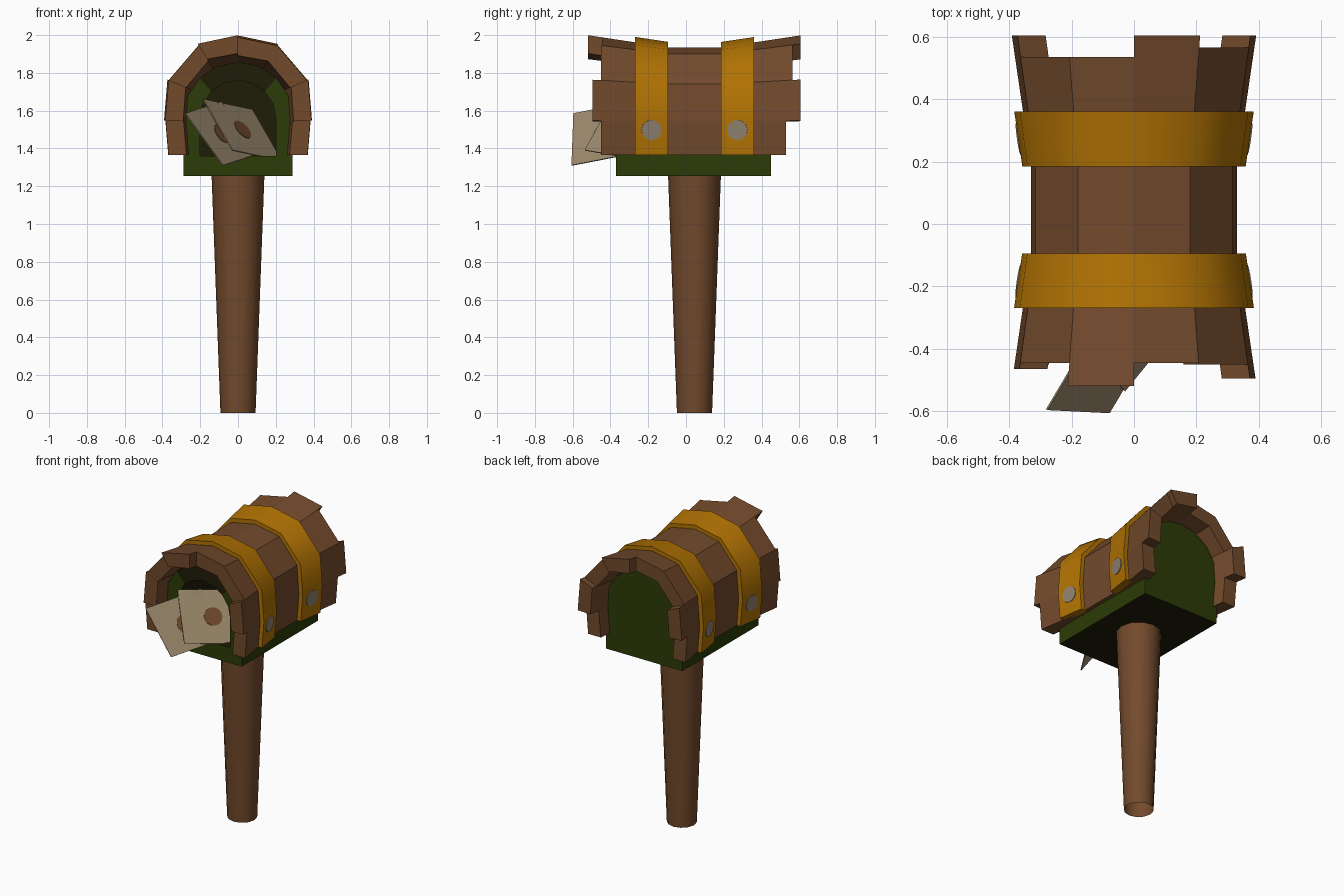
import bpy, bmesh, math
from mathutils import Vector

if "Cube" in bpy.data.objects:
    bpy.data.objects.remove(bpy.data.objects["Cube"])


def mat(name, rgb):
    m = bpy.data.materials.new(name)
    m.diffuse_color = (*rgb, 1)
    m.use_nodes = True
    m.node_tree.nodes["Principled BSDF"].inputs["Base Color"].default_value = m.diffuse_color
    return m


WOOD = mat("brown_wood", (0.168, 0.068, 0.025))
GOLD = mat("gold_band", (0.44, 0.17, 0.001))
GREEN = mat("dark_green", (0.025, 0.043, 0.002))
DARK = mat("dark_inside", (0.013, 0.012, 0.002))
PAPER = mat("paper", (0.33, 0.25, 0.15))
RIVET = mat("grey_metal", (0.28, 0.23, 0.17))


def finish(name, bm, mats, smooth=None):
    bmesh.ops.recalc_face_normals(bm, faces=bm.faces)
    me = bpy.data.meshes.new(name)
    bm.to_mesh(me)
    bm.free()
    ob = bpy.data.objects.new(name, me)
    bpy.context.collection.objects.link(ob)
    for m in mats:
        me.materials.append(m)
    if smooth:
        bpy.ops.object.select_all(action='DESELECT')
        ob.select_set(True)
        bpy.context.view_layer.objects.active = ob
        bpy.ops.object.shade_smooth_by_angle(angle=math.radians(smooth))
    return ob


def loft(bm, rings, caps=True):
    """Skin closed rings and cap both ends."""
    vs = [[bm.verts.new(p) for p in r] for r in rings]
    n = len(vs[0])
    for a, b in zip(vs, vs[1:]):
        for i in range(n):
            bm.faces.new((a[i], a[(i + 1) % n], b[(i + 1) % n], b[i]))
    if caps:
        bm.faces.new(vs[0])
        bm.faces.new(vs[-1])
    return vs


# Tapered post, open at the ends
bm = bmesh.new()
loft(bm, [[(r * math.cos(a), 0.045 + r * math.sin(a), z)
           for a in (i * math.tau / 12 for i in range(12))]
          for r, z in ((0.093, 0), (0.14, 1.26))], caps=False)
finish("post", bm, [WOOD], 40)


# Green box with arched top and a recessed opening
def arch(w, z0, zc, y):
    pts = [(-w, y, z0), (w, y, z0)]
    return pts + [(w * math.cos(math.pi * i / 8), y, zc + w * math.sin(math.pi * i / 8))
                  for i in range(9)]


bm = bmesh.new()
loft(bm, [arch(0.288, 1.255, 1.57, 0.45), arch(0.288, 1.255, 1.57, -0.37),
          arch(0.2, 1.36, 1.56, -0.37), arch(0.2, 1.36, 1.56, 0.25)])
for f in bm.faces:   # dark inside and underside
    if max(abs(v.co.x) for v in f.verts) < 0.21 or max(v.co.z for v in f.verts) < 1.26:
        f.material_index = 1
finish("mailbox_body", bm, [GREEN, DARK])

# Half cross-section of the plank roof: x, z and outward direction
HALF = [(0.315, 1.365, 1, 0), (0.33, 1.545, 1, 0.03), (0.315, 1.74, 0.95, 0.4),
        (0.18, 1.90, 0.52, 0.86), (0, 1.935, 0, 1.02)]


def roof(i, side, y, t):
    x, z, dx, dz = HALF[i]
    k = 0.147 * max(0, -0.09 - y, y - 0.185) + t   # flares towards both ends
    return (side * (x + dx * k), y, z + dz * k)


# Planks, each with its own front and back end
ENDS = {1: [(-0.45, 0.53), (-0.495, 0.605), (-0.45, 0.565), (-0.445, 0.605)],
        -1: [(-0.45, 0.53), (-0.465, 0.605), (-0.445, 0.535), (-0.52, 0.535)]}
for side, label in ((1, "right"), (-1, "left")):
    for i, (y0, y1) in enumerate(ENDS[side]):
        bm = bmesh.new()
        loft(bm, [[roof(i, side, y, 0), roof(i + 1, side, y, 0),
                   roof(i + 1, side, y, -0.095), roof(i, side, y, -0.095)]
                  for y in (y0, -0.09, 0.185, y1)])
        finish(f"{label}_plank_{i + 1}", bm, [WOOD])

# Metal bands over the planks, with a flush rivet on each side
BAND_T = 0.028
for label, y0, y1 in (("front", -0.27, -0.095), ("back", 0.185, 0.36)):
    bm = bmesh.new()
    path = [(i, 1) for i in range(5)] + [(i, -1) for i in (3, 2, 1, 0)]
    loft(bm, [[roof(i, s, y, BAND_T) for i, s in path] +
              [roof(i, s, y, -0.02) for i, s in reversed(path)] for y in (y0, y1)])
    finish(f"{label}_band", bm, [GOLD], 50)
    yc = (y0 + y1) / 2
    for side in (1, -1):
        # disc lying in the plane of the band's lowest facet
        a, b, d = (Vector(roof(*q, BAND_T)) for q in
                   ((0, side, yc), (1, side, yc), (0, side, yc + 0.05)))
        up, along = (b - a).normalized(), (d - a).normalized()
        n = up.cross(along).normalized()
        n *= side if n.x > 0 else -side
        c = a + up * 0.133
        bm = bmesh.new()
        loft(bm, [[c + n * t + 0.053 * (along * math.cos(j * math.tau / 16)
                                        + up * math.sin(j * math.tau / 16))
                   for j in range(16)] for t in (-0.004, 0.004)])
        finish(f"{label}_rivet", bm, [RIVET])

# Letters sticking out of the opening, with round seals
LETTERS = [((-0.08, -0.605, 1.31), (0.19, 0.32, 0.062), (-0.20, 0.01, 0.275)),
           ((-0.03, -0.535, 1.39), (0.26, 0.32, -0.055), (-0.155, 0.148, 0.27))]
for p, u, v in LETTERS:
    p, u, v = Vector(p), Vector(u), Vector(v)
    n = u.cross(v).normalized()
    bm = bmesh.new()
    loft(bm, [[q + n * t for q in (p, p + u, p + u + v, p + v)] for t in (-0.003, 0.003)])
    finish("letter", bm, [PAPER])
    c, a1 = p + (u + v) / 2, u.normalized()
    a2 = n.cross(a1)
    bm = bmesh.new()
    loft(bm, [[c + n * t + 0.059 * (a1 * math.cos(a) + a2 * math.sin(a))
               for a in (j * math.tau / 14 for j in range(14))] for t in (0.002, 0.006)])
    finish("letter_seal", bm, [WOOD])
